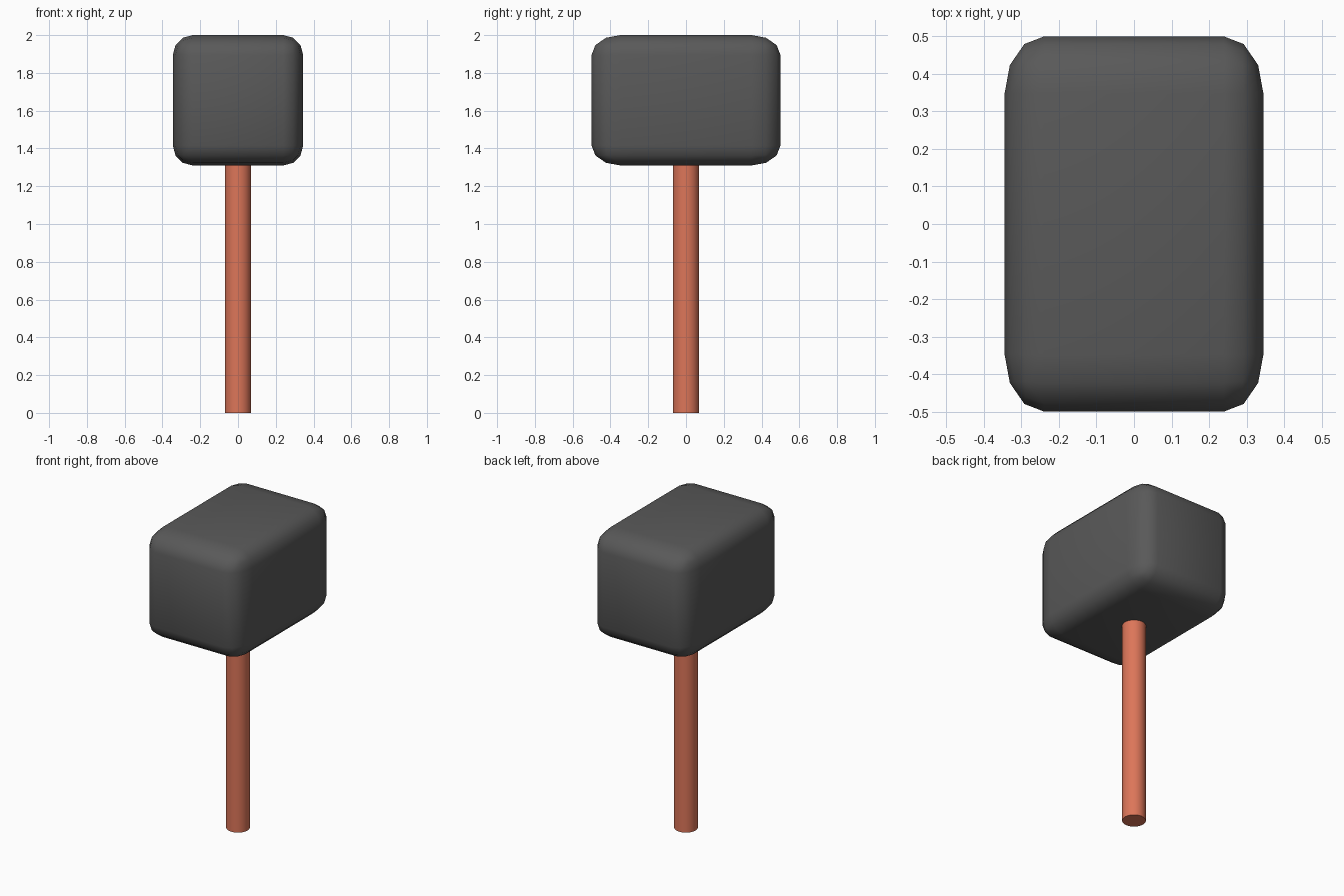
import bpy, bmesh
from mathutils import Matrix

if "Cube" in bpy.data.objects:
    bpy.data.objects.remove(bpy.data.objects["Cube"])


def finish(name, bm, color, sharp_angle):
    mesh = bpy.data.meshes.new(name)
    bm.normal_update()
    bm.to_mesh(mesh)
    bm.free()
    obj = bpy.data.objects.new(name, mesh)
    bpy.context.collection.objects.link(obj)
    mat = bpy.data.materials.new(name + "_material")
    mat.diffuse_color = (*color, 1)
    mat.use_nodes = True
    mat.node_tree.nodes["Principled BSDF"].inputs["Base Color"].default_value = mat.diffuse_color
    mesh.materials.append(mat)
    bpy.ops.object.select_all(action='DESELECT')
    obj.select_set(True)
    bpy.context.view_layer.objects.active = obj
    bpy.ops.object.shade_smooth_by_angle(angle=sharp_angle)
    return obj


# Head: evenly rounded cube, then stretched so the rounding stretches with it
bm = bmesh.new()
bmesh.ops.create_cube(bm, size=2)
bmesh.ops.bevel(bm, geom=bm.edges[:], offset=0.305, segments=3,
                profile=0.5, affect='EDGES')
bm.transform(Matrix.Translation((0, 0, 1.655)) @ Matrix.Diagonal((0.345, 0.5, 0.345, 1)))
finish("hammer_head", bm, (0.10, 0.10, 0.10), 1.0)

# Handle: plain round shaft running into the head
bm = bmesh.new()
bmesh.ops.create_cone(bm, cap_ends=True, segments=32, radius1=0.069, radius2=0.069,
                      depth=1.4, matrix=Matrix.Translation((0, 0, 0.7)))
finish("handle", bm, (0.72, 0.18, 0.10), 0.7)
